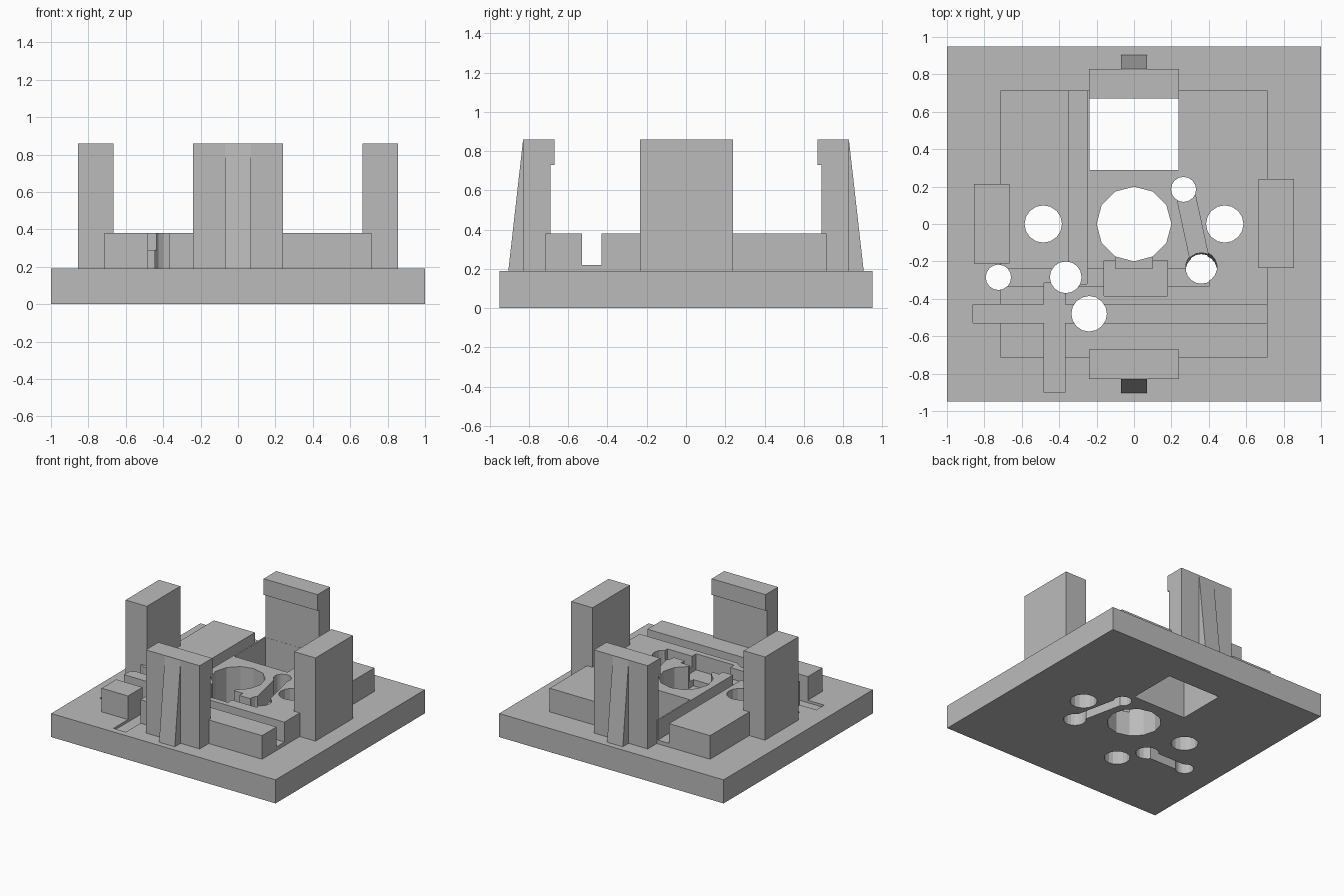
import bpy
import math

default = bpy.data.objects.get("Cube")
if default:
    bpy.data.objects.remove(default, do_unlink=True)

grey = bpy.data.materials.new("plain grey")
grey.use_nodes = True
colour = (0.5, 0.5, 0.5, 1)
grey.diffuse_color = colour
grey.node_tree.nodes["Principled BSDF"].inputs["Base Color"].default_value = colour


def mesh_object(name, verts, faces):
    mesh = bpy.data.meshes.new(name)
    mesh.from_pydata(verts, [], faces)
    mesh.materials.append(grey)
    obj = bpy.data.objects.new(name, mesh)
    bpy.context.scene.collection.objects.link(obj)
    return obj


def loft(name, bottom, top):
    """Closed solid between two matching counter-clockwise loops."""
    n = len(bottom)
    sides = [(i, (i + 1) % n, n + (i + 1) % n, n + i) for i in range(n)]
    return mesh_object(name, bottom + top,
                       [tuple(reversed(range(n))), tuple(range(n, 2 * n))] + sides)


def prism(name, outline, z0, z1, lean=0):
    return loft(name, [(x, y + lean, z0) for x, y in outline],
                [(x, y, z1) for x, y in outline])


def box(name, x0, x1, y0, y1, z0, z1):
    return prism(name, [(x0, y0), (x1, y0), (x1, y1), (x0, y1)], z0, z1)


def cylinder(name, x, y, r, sides, lean=0):
    ring = [(x + r * math.sin(-math.tau * i / sides),
             y + r * math.cos(math.tau * i / sides)) for i in range(sides)]
    return prism(name, ring, -0.1, 0.5, lean)


def side_profile(name, half_width, outline, sign):
    """Extrude a (y, z) outline along x, mirrored to the front or back."""
    loop = outline if sign > 0 else [(-y, z) for y, z in reversed(outline)]
    return loft(name, [(-half_width, y, z) for y, z in loop],
                [(half_width, y, z) for y, z in loop])


def slot(name, a, b, width, z0, z1):
    """Straight slot between two points."""
    dx, dy = b[0] - a[0], b[1] - a[1]
    k = width / 2 / math.hypot(dx, dy)
    px, py = -dy * k, dx * k
    return prism(name, [(a[0] - px, a[1] - py), (b[0] - px, b[1] - py),
                        (b[0] + px, b[1] + py), (a[0] + px, a[1] + py)], z0, z1)


# Solid parts: base, platform, side posts, clip posts with ribs
body = box("mounting_base", -1, 1, -0.95, 0.95, 0, 0.19)
solids = [
    box("platform", -0.715, 0.715, -0.715, 0.715, 0.1, 0.38),
    box("right_post", -0.855, -0.665, -0.21, 0.215, 0.1, 0.86),
    box("left_post", 0.665, 0.855, -0.235, 0.24, 0.1, 0.86),
]
clip = [(0.69, 0.1), (0.83, 0.1), (0.83, 0.86), (0.67, 0.86), (0.67, 0.73), (0.69, 0.73)]
rib = [(0.8, 0.1), (0.915, 0.1), (0.83, 0.855), (0.8, 0.855)]
for side, sign in (("front", -1), ("back", 1)):
    solids.append(side_profile(side + "_clip", 0.24, clip, sign))
    solids.append(side_profile(side + "_rib", 0.07, rib, sign))

# Cable channels and recesses opened from above
cuts = [
    box("square_opening", -0.238, 0.238, 0.29, 0.689, -0.1, 0.5),
    box("long_channel", -0.35, -0.25, -0.32, 0.8, 0.22, 0.5),
    box("front_channel", -0.25, 0.8, -0.53, -0.43, 0.22, 0.5),
    box("front_channel_entry", -0.86, -0.24, -0.53, -0.43, 0.17, 0.5),
    box("cross_channel", -0.48, -0.37, -0.9, -0.315, 0.17, 0.5),
    box("middle_channel", -0.72, 0.4, -0.335, -0.24, 0.29, 0.5),
    box("connector_recess", -0.16, 0.18, -0.385, -0.195, 0.25, 0.5),
    box("connector_notch", -0.1, 0.1, -0.237, -0.1, 0.2, 0.5),
]

# Wire loops: matching slots above and below
loops = (((0.27, 0.185), (0.36, -0.23)), ((-0.725, -0.285), (-0.365, -0.285)))
cuts.append(slot("upper_wire_slot", *loops[0], 0.1, 0.24, 0.5))
for a, b in loops:
    cuts.append(slot("lower_wire_slot", a, b, 0.09, -0.1, 0.1))

# Through holes
for x, y, r, sides, lean in (
        (0, 0, 0.2, 12, 0), (0.485, 0, 0.1, 16, 0), (-0.485, 0, 0.1, 16, 0),
        (0.265, 0.185, 0.067, 16, 0), (0.36, -0.225, 0.084, 18, -0.03),
        (-0.365, -0.285, 0.085, 16, 0), (-0.725, -0.285, 0.068, 16, 0),
        (-0.24, -0.48, 0.095, 16, 0)):
    cuts.append(cylinder("through_hole", x, y, r, sides, lean))

# Combine everything into one solid
for operation, parts in (("UNION", solids), ("DIFFERENCE", cuts)):
    for part in parts:
        mod = body.modifiers.new(part.name, "BOOLEAN")
        mod.operation = operation
        mod.solver = "EXACT"
        mod.object = part
        part.hide_render = True
        part.hide_viewport = True

bpy.context.view_layer.update()
result = bpy.data.meshes.new_from_object(
    body.evaluated_get(bpy.context.evaluated_depsgraph_get()))
body.modifiers.clear()
body.data = result
for part in solids + cuts:
    bpy.data.objects.remove(part, do_unlink=True)
